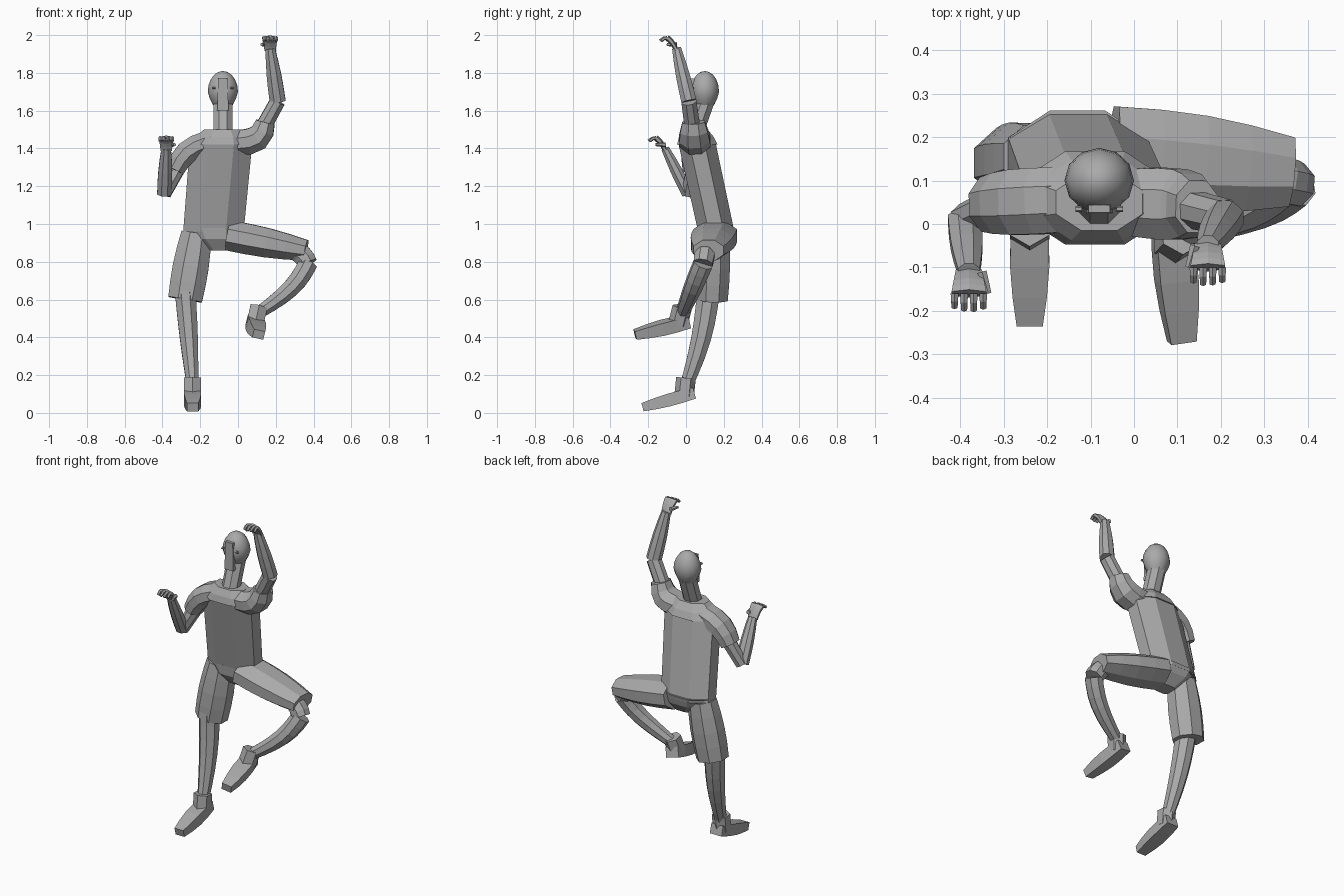
import bpy, math
from mathutils import Vector

cube = bpy.data.objects.get("Cube")
if cube:
    bpy.data.objects.remove(cube, do_unlink=True)

grey = bpy.data.materials.new("plain grey")
grey.use_nodes = True
shade = .4
colour = (shade, shade, shade, 1)
grey.diffuse_color = colour
grey.node_tree.nodes["Principled BSDF"].inputs["Base Color"].default_value = colour

ACROSS = Vector((1, 0, 0))
FORWARD = Vector((0, -1, 0))
UP = Vector((0, 0, 1))
DIAGONAL = ACROSS - UP
STRAIGHT = Vector()


def limb(name, start, end, wide, thin, depth=1, swell=0, bend=STRAIGHT,
         side=ACROSS, normal=None, sides=8, steps=4):
    """Faceted tube from start to end: it tapers, swells and bends most at the middle."""
    start, end = Vector(start), Vector(end)
    verts, faces = [], []
    grow = 1 / math.cos(math.pi / sides)
    for step in range(steps + 1):
        t = step / steps
        arch = math.sin(math.pi * t)
        centre = start.lerp(end, t) + bend * arch
        along = normal or (end - start + bend * math.pi * math.cos(math.pi * t)).normalized()
        u = (side - along * side.dot(along)).normalized()
        v = along.cross(u)
        radius = grow * (wide + (thin - wide) * t + swell * arch)
        for k in range(sides):
            angle = math.tau * (k + .5) / sides
            verts.append(centre + radius * (u * math.cos(angle) + v * depth * math.sin(angle)))
    for step in range(steps):
        low = step * sides
        for k in range(sides):
            n = (k + 1) % sides
            faces.append((low + k, low + n, low + sides + n, low + sides + k))
    faces.append(tuple(reversed(range(sides))))
    faces.append(tuple(range(steps * sides, len(verts))))
    mesh = bpy.data.meshes.new(name)
    mesh.from_pydata(verts, [], faces)
    mesh.materials.append(grey)
    bpy.context.collection.objects.link(bpy.data.objects.new(name, mesh))


def shoe(name, ankle, heel, toe, side):
    """Wedge shoe with an ankle cuff."""
    limb(name, heel, toe, wide=.04, thin=.03, depth=.75, swell=.01, side=side, sides=4)
    limb(name + "_cuff", ankle, Vector(heel).lerp(Vector(toe), .2), wide=.045, thin=.045,
         side=side, sides=6, steps=1)


def hand(name, wrist, inward):
    """Palm with four curled fingers and a thumb, reaching forward."""
    palm_end = wrist + FORWARD * .05 + UP * .055
    limb(name + "_palm", wrist - UP * .01, palm_end, wide=.03, thin=.04,
         depth=.35, bend=UP * .01, sides=6)
    for i, finger in enumerate(("index", "middle", "ring", "little")):
        knuckle = palm_end - inward * ACROSS * (i - 1.5) * .022
        reach = .04 - abs(i - 1.4) * .006
        limb(f"{name}_{finger}_finger", knuckle, knuckle + FORWARD * reach - UP * .015,
             wide=.009, thin=.007, bend=UP * .005, sides=6, steps=2)
    root = wrist + inward * ACROSS * .03 + UP * .02
    limb(name + "_thumb", root, root + FORWARD * .05 + inward * ACROSS * .015,
         wide=.011, thin=.007, sides=6, steps=2)


# Torso and pelvis, with level cross-sections
waist = Vector((-.13, .16, .96))
chest = Vector((-.09, .06, 1.42))
collar = Vector((-.08, .05, 1.5))
limb("shirt", waist, chest, wide=.16, thin=.165, depth=.6, normal=UP)
limb("shirt_shoulders", chest, collar, wide=.165, thin=.1, depth=.65,
     swell=.01, normal=UP, steps=2)
limb("shorts_seat", (-.1, .15, .86), waist + UP * .02, wide=.07, thin=.155,
     depth=.65, swell=.025, normal=UP, steps=2)

# Neck, head and face
head_centre = Vector((-.08, .1, 1.7))
limb("neck", collar + FORWARD * .01 - UP * .03, head_centre - UP * .06,
     wide=.05, thin=.05, normal=UP, steps=2)
bpy.ops.mesh.primitive_uv_sphere_add(segments=12, ring_count=10, location=head_centre)
head = bpy.context.object
head.name = "head"
head.data.materials.append(grey)
for vert in head.data.vertices:
    jaw = 1 + .25 * min(vert.co.z, 0)
    vert.co = Vector((vert.co.x * .08 * jaw, vert.co.y * .075 * jaw, vert.co.z * .11))
bpy.ops.object.shade_smooth_by_angle(angle=math.radians(35))
face = head_centre + FORWARD * .065
limb("face_strip", face - UP * .1, face + UP * .07, wide=.03, thin=.025, depth=.35,
     normal=UP, sides=4, steps=2)
for label, way in (("right_eye", -1), ("left_eye", 1)):
    eye = face + ACROSS * way * .04 + UP * .02
    limb(label, eye, eye + ACROSS * way * .015, wide=.006, thin=.006, side=UP, sides=6, steps=1)

# Standing right leg
ankle = Vector((-.24, 0, .14))
knee = Vector((-.28, .12, .65))
limb("right_shorts_leg", (-.22, .155, .95), (-.28, .14, .6), wide=.08, thin=.09,
     depth=.9, swell=.01)
limb("right_lower_leg", knee, ankle, wide=.055, thin=.03, depth=1.1, swell=.005,
     bend=FORWARD * -.02, steps=6)
shoe("right_shoe", ankle + UP * .045, (-.24, .045, .105), (-.24, -.23, .03), ACROSS)

# Raised left leg
ankle = Vector((.11, -.02, .53))
knee = Vector((.37, .09, .79))
limb("left_shorts_leg", (-.05, .155, .94), (.36, .12, .86), wide=.08, thin=.055,
     depth=1.45, swell=.01, side=UP)
limb("left_knee", (.3, .11, .85), knee, wide=.045, thin=.05, swell=.005,
     bend=DIAGONAL * -.015 + ACROSS * .02, side=FORWARD)
limb("left_lower_leg", knee, ankle, wide=.05, thin=.032, depth=1, swell=.005,
     bend=ACROSS * .04, side=FORWARD, steps=6)
shoe("left_shoe", ankle + UP * .03, (.085, .015, .485), (.11, -.27, .415), ACROSS - UP * .25)

# Bent right arm
elbow = Vector((-.39, .01, 1.16))
wrist = Vector((-.38, -.11, 1.4))
limb("right_sleeve", (-.17, .055, 1.43), (-.335, .045, 1.285), wide=.06, thin=.05,
     depth=1.25, swell=.005, bend=(UP - ACROSS) * .02, side=DIAGONAL)
limb("right_upper_arm", (-.3, .05, 1.33), elbow, wide=.04, thin=.035)
limb("right_forearm", elbow, wrist, wide=.038, thin=.025, depth=.85, swell=.005)
hand("right_hand", wrist, 1)

# Raised left arm
elbow = Vector((.21, .015, 1.65))
wrist = Vector((.17, -.05, 1.93))
limb("left_sleeve", (0, .05, 1.43), (.145, .04, 1.54), wide=.065, thin=.05,
     depth=1.2, swell=.01, bend=DIAGONAL * .03, side=DIAGONAL)
limb("left_upper_arm", (.11, .04, 1.47), elbow, wide=.042, thin=.04)
limb("left_forearm", elbow, wrist, wide=.042, thin=.025, depth=.95, swell=.005)
hand("left_hand", wrist, -1)
